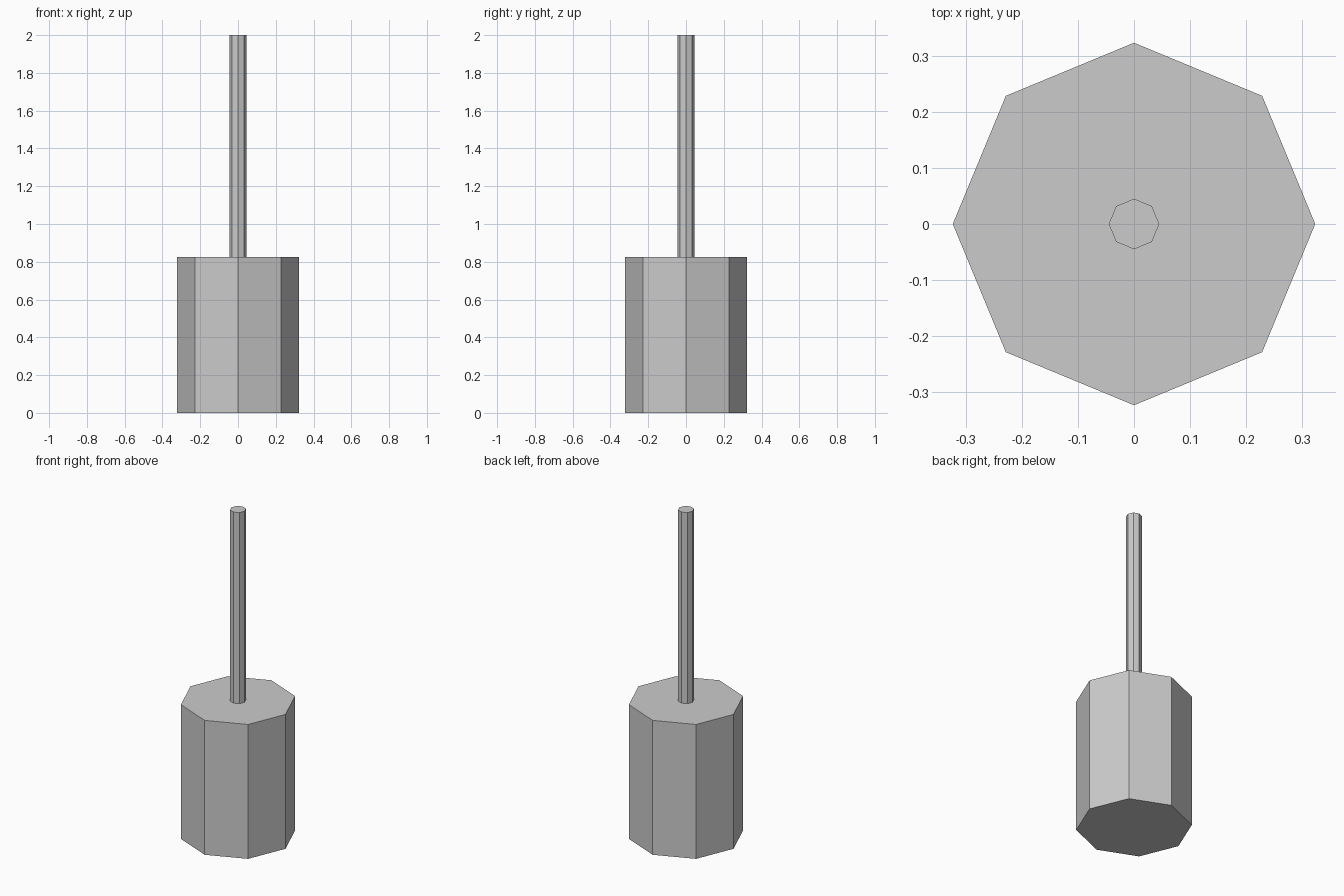
import bpy

if "Cube" in bpy.data.objects:
    bpy.data.objects.remove(bpy.data.objects["Cube"])

SIDES = 8
BODY_TOP = 0.826
TOTAL_HEIGHT = 2.0


def prism(name, radius, z_bottom, z_top):
    """Upright eight-sided prism with corners on the x and y axes."""
    bpy.ops.mesh.primitive_cylinder_add(
        vertices=SIDES, radius=radius, depth=z_top - z_bottom,
        location=(0, 0, (z_bottom + z_top) / 2))
    obj = bpy.context.object
    obj.name = name
    return obj


# Wide octagonal body
prism("body", 0.323, 0, BODY_TOP)

# Thin rod standing on the body
prism("rod", 0.045, BODY_TOP, TOTAL_HEIGHT)
